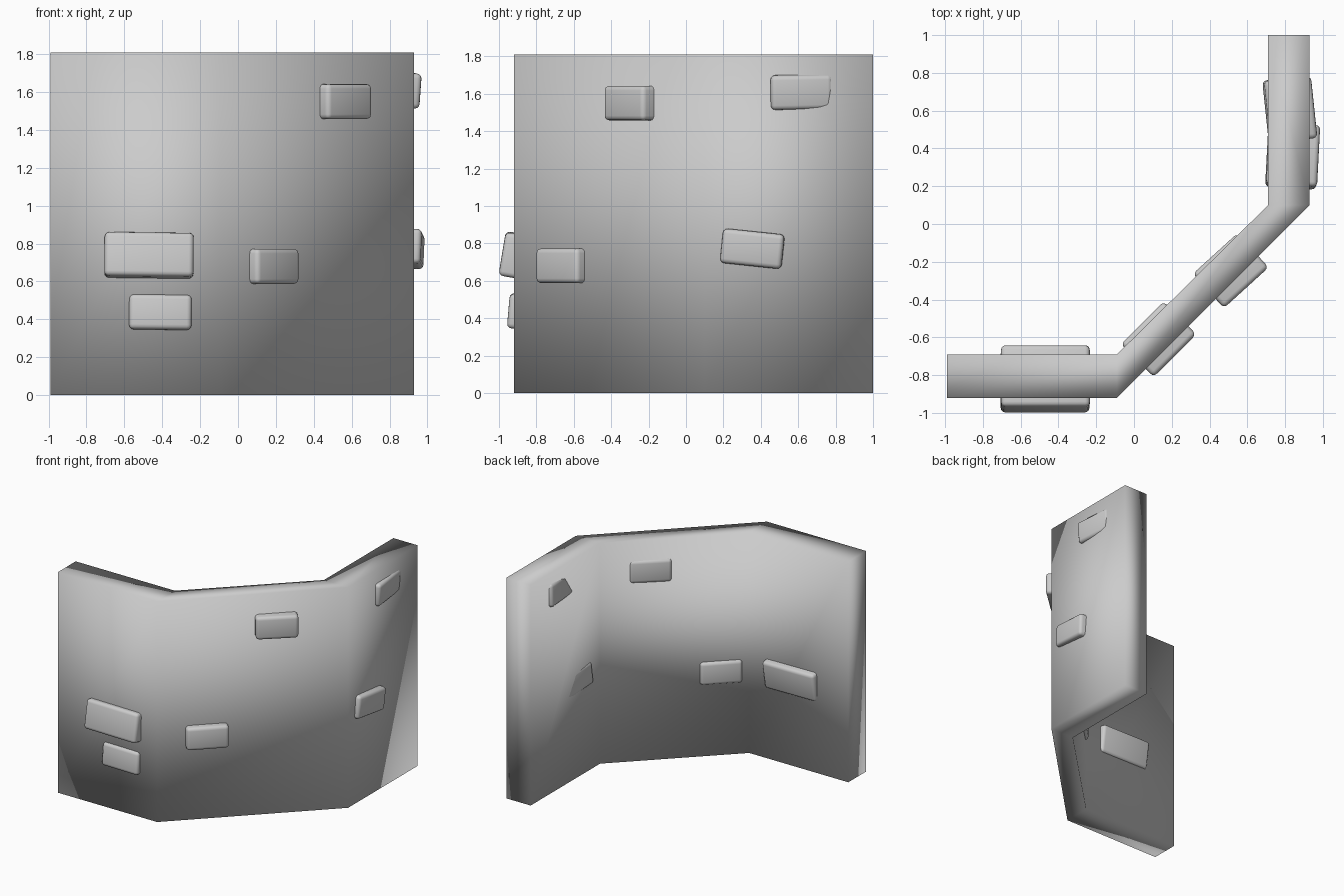
import bpy
import bmesh
from math import radians
from mathutils import Matrix, Euler, Vector

cube = bpy.data.objects.get("Cube")
if cube:
    bpy.data.objects.remove(cube, do_unlink=True)

# One plain stone colour
stone = bpy.data.materials.new("stone grey")
stone.use_nodes = True
grey = (0.6, 0.6, 0.6, 1)
stone.diffuse_color = grey
stone.node_tree.nodes["Principled BSDF"].inputs["Base Color"].default_value = grey


def add_object(name, bm):
    bmesh.ops.recalc_face_normals(bm, faces=bm.faces)
    for face in bm.faces:
        face.smooth = True
    mesh = bpy.data.meshes.new(name)
    bm.to_mesh(mesh)
    bm.free()
    mesh.materials.append(stone)
    obj = bpy.data.objects.new(name, mesh)
    bpy.context.collection.objects.link(obj)
    return obj


# Wall: three panels bent in plan, extruded upward, softly shaded throughout
HEIGHT = 1.81
outer = [(-0.99, -0.92), (-0.09, -0.92), (0.93, 0.1), (0.93, 1.0)]
inner = [(-0.99, -0.69), (-0.09, -0.69), (0.71, 0.1), (0.71, 1.0)]
bm = bmesh.new()
rows = [[bm.verts.new((x, y, 0)) for x, y in line] for line in (outer, inner)]
floor = [bm.faces.new((rows[0][i], rows[0][i + 1], rows[1][i + 1], rows[1][i]))
         for i in range(3)]
top = bmesh.ops.extrude_face_region(bm, geom=floor, use_keep_orig=True)["geom"]
bmesh.ops.translate(bm, vec=(0, 0, HEIGHT),
                    verts=[v for v in top if isinstance(v, bmesh.types.BMVert)])
add_object("curved_wall", bm)


# Rounded bricks that poke through both sides of the wall
def brick(name, centre, tilt, size=(0.33, 0.25, 0.185)):
    bm = bmesh.new()
    bmesh.ops.create_cube(bm, size=1, matrix=Matrix.Diagonal(Vector(size)).to_4x4())
    bmesh.ops.bevel(bm, geom=bm.edges[:], offset=0.025, segments=3,
                    profile=0.5, affect='EDGES')
    obj = add_object(name, bm)
    obj.location = centre
    obj.rotation_euler = Euler([radians(a) for a in tilt])


brick("large_brick", (-0.47, -0.82, 0.72), (-9.5, 0.7, 0), (0.47, 0.33, 0.235))
brick("small_brick_under_large", (-0.41, -0.825, 0.43), (-5, 0.7, 0))
brick("lower_middle_brick", (0.13, -0.61, 0.68), (0, 0, 45), (0.32, 0.245, 0.185))
brick("upper_middle_brick", (0.512, -0.247, 1.55), (0, 0, 42.3), (0.32, 0.245, 0.185))
brick("upper_left_brick", (0.825, 0.607, 1.615), (4, -1, 96))
brick("lower_left_brick", (0.84, 0.36, 0.775), (2, 6, 87), (0.33, 0.27, 0.185))
